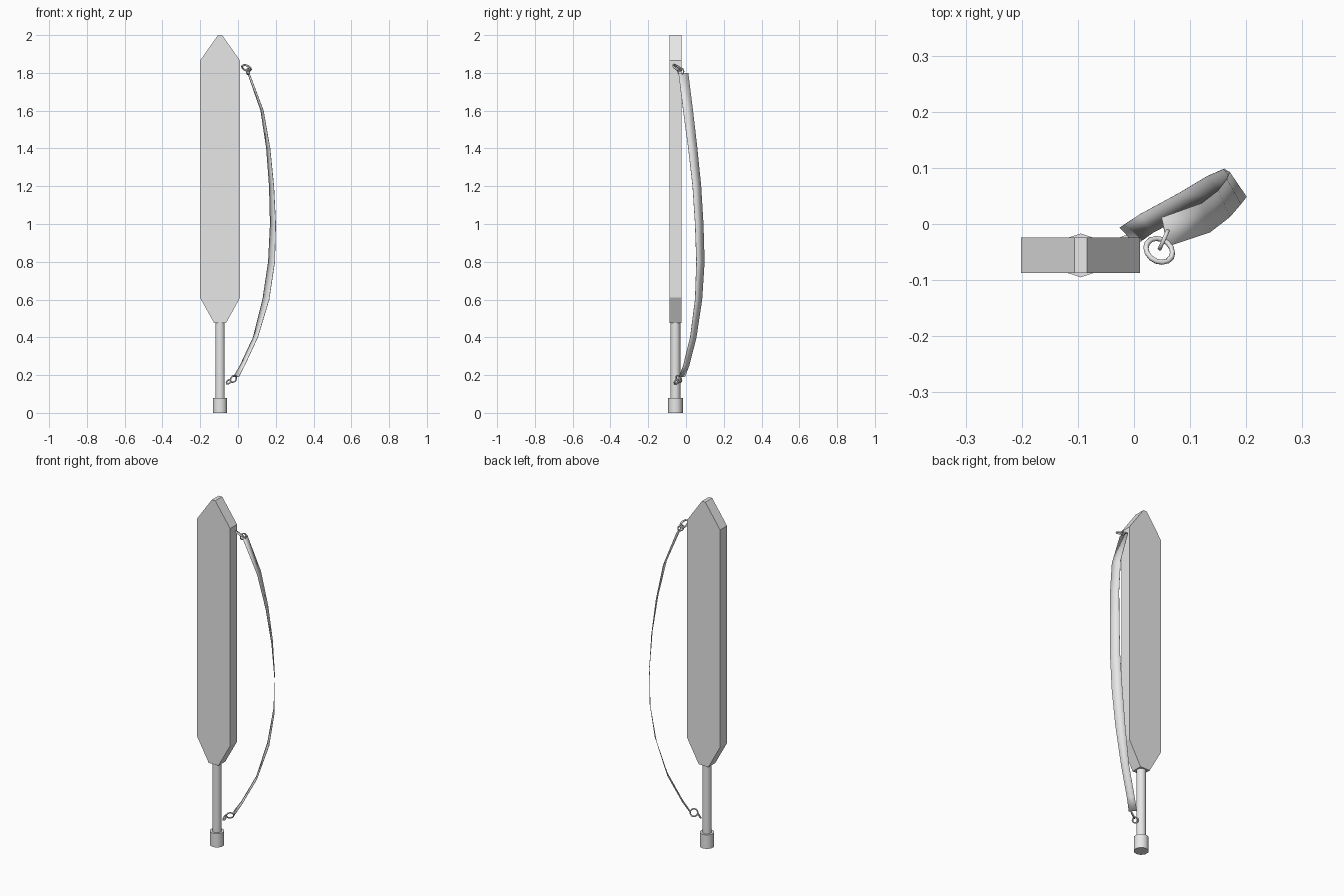
import bpy
import bmesh
import math
from mathutils import Vector

if "Cube" in bpy.data.objects:
    bpy.data.objects.remove(bpy.data.objects["Cube"], do_unlink=True)

grey = bpy.data.materials.new("light_grey")
grey.use_nodes = True
grey.diffuse_color = (0.8, 0.8, 0.8, 1)
grey.node_tree.nodes["Principled BSDF"].inputs["Base Color"].default_value = (0.8, 0.8, 0.8, 1)

CX, CY = -0.095, -0.056  # axis of the body and shaft


def finish(obj, name, angle=None):
    obj.name = name
    obj.data.materials.append(grey)
    if angle:
        bpy.ops.object.select_all(action='DESELECT')
        obj.select_set(True)
        bpy.context.view_layer.objects.active = obj
        bpy.ops.object.shade_smooth_by_angle(angle=math.radians(angle))
    return obj


def mesh_object(name, bm, angle=None):
    mesh = bpy.data.meshes.new(name)
    bm.to_mesh(mesh)
    bm.free()
    obj = bpy.data.objects.new(name, mesh)
    bpy.context.collection.objects.link(obj)
    return finish(obj, name, angle)


def post(name, radius, z0, z1):
    bpy.ops.mesh.primitive_cylinder_add(
        vertices=10, radius=radius, depth=z1 - z0, location=(CX, CY, (z0 + z1) / 2))
    finish(bpy.context.object, name, 45)


def ring(name, center, normal, radius, tube):
    bpy.ops.mesh.primitive_torus_add(
        major_radius=radius, minor_radius=tube, major_segments=14, minor_segments=6,
        location=center, rotation=Vector(normal).to_track_quat('Z', 'Y').to_euler())
    finish(bpy.context.object, name, 65)


# Flat body with pointed ends, extruded from a mirrored half outline
half = [(0.011, 2.0), (0.106, 1.865), (0.106, 0.61), (0.031, 0.475)]
outline = half + [(-x, z) for x, z in reversed(half)]
bm = bmesh.new()
face = bm.faces.new([bm.verts.new((CX + x, CY - 0.0315, z)) for x, z in outline])
moved = bmesh.ops.extrude_face_region(bm, geom=[face])["geom"]
bmesh.ops.translate(bm, vec=(0, 0.063, 0),
                    verts=[v for v in moved if isinstance(v, bmesh.types.BMVert)])
bmesh.ops.recalc_face_normals(bm, faces=bm.faces)
mesh_object("body", bm)

# Shaft and foot
post("shaft", 0.026, 0.06, 0.49)
post("foot", 0.039, 0.0, 0.08)

# Carrying strap: front edge x, y, back edge x, y, height
stations = [
    (0.060, -0.040, 0.050, 0.012, 1.80),
    (0.135, -0.015, 0.120, 0.037, 1.60),
    (0.170, 0.012, 0.150, 0.060, 1.40),
    (0.190, 0.035, 0.165, 0.080, 1.20),
    (0.200, 0.048, 0.170, 0.092, 1.00),
    (0.195, 0.055, 0.160, 0.098, 0.80),
    (0.165, 0.048, 0.130, 0.085, 0.60),
    (0.105, 0.022, 0.080, 0.055, 0.40),
    (0.035, -0.015, 0.010, 0.017, 0.25),
    (0.004, -0.037, -0.025, -0.006, 0.19),
]
bm = bmesh.new()
rows = [(bm.verts.new((ax, ay, z)), bm.verts.new((bx, by, z)))
        for ax, ay, bx, by, z in stations]
for (a, b), (c, d) in zip(rows, rows[1:]):
    bm.faces.new((a, c, d, b))
strap = mesh_object("strap", bm, 40)
solid = strap.modifiers.new("thickness", 'SOLIDIFY')
solid.thickness = 0.002
solid.offset = 0

# Links joining the strap to the body and the shaft
ring("body_ring", (0.045, -0.047, 1.826), (0.3, 0.5, 0.75), 0.025, 0.005)
ring("upper_strap_ring", (0.053, -0.028, 1.808), (0.9, -0.4, 0), 0.017, 0.004)
ring("lower_strap_ring", (-0.024, -0.038, 0.180), (-0.6, 0.7, 0.4), 0.020, 0.004)
ring("shaft_ring", (-0.050, -0.050, 0.164), (0.5, 0.5, -0.5), 0.014, 0.004)
